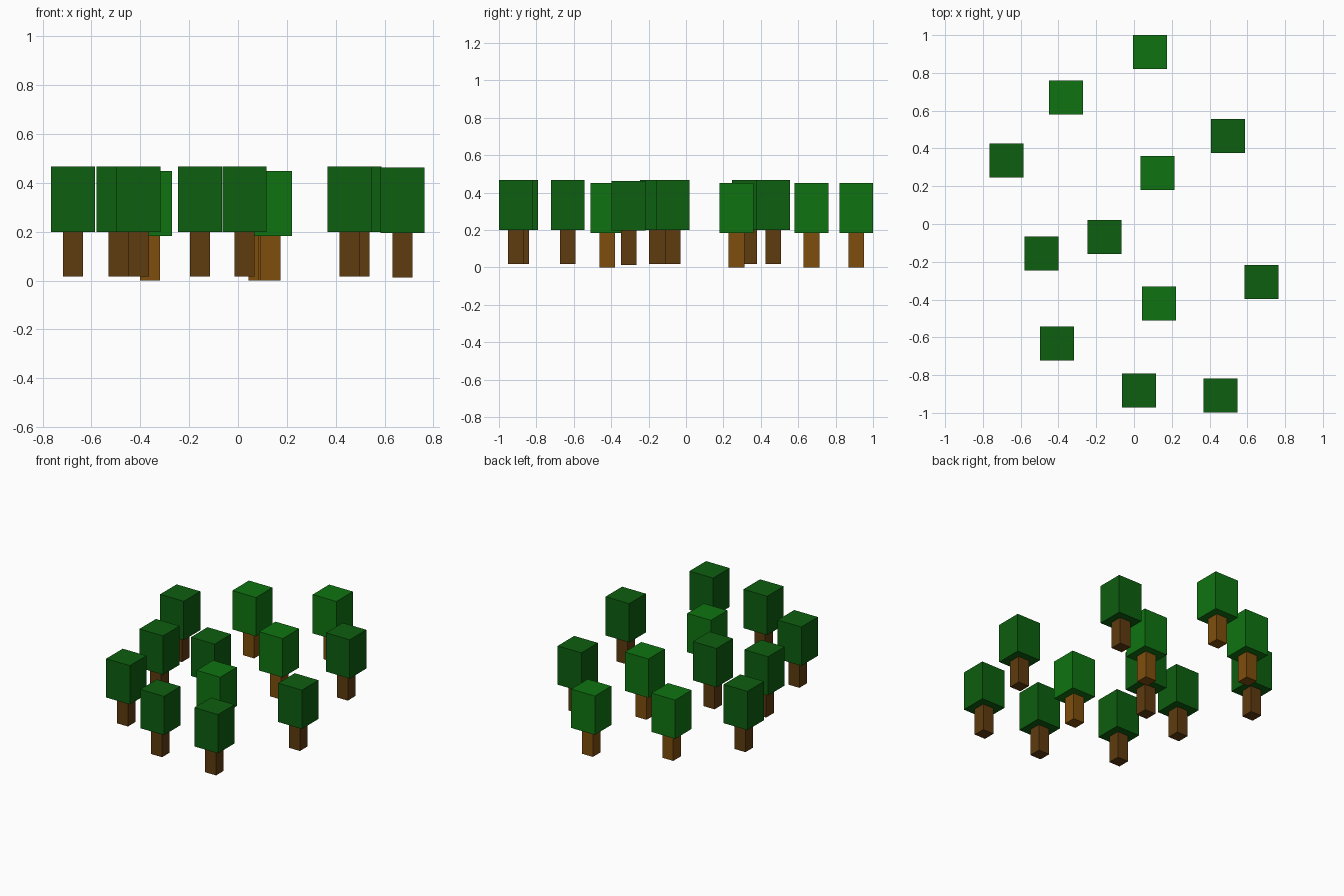
import bpy

if "Cube" in bpy.data.objects:
    bpy.data.objects.remove(bpy.data.objects["Cube"])


def material(name, rgb):
    m = bpy.data.materials.new(name)
    m.diffuse_color = (*rgb, 1.0)
    m.use_nodes = True
    m.node_tree.nodes["Principled BSDF"].inputs["Base Color"].default_value = m.diffuse_color
    return m


LIGHT = (material("light leaf green", (0.0048, 0.174, 0.0056)),
         material("light bark brown", (0.209, 0.076, 0.004)))
DARK = (material("dark leaf green", (0.004, 0.114, 0.0048)),
        material("dark bark brown", (0.114, 0.0437, 0.0048)))

CROWN_W, TRUNK_W = 0.18, 0.083
CROWN_H, TRUNK_H = 0.267, 0.183


def box(name, x, y, z0, width, height, mat):
    bpy.ops.mesh.primitive_cube_add(size=1, location=(x, y, z0 + height / 2))
    ob = bpy.context.object
    ob.name = name
    ob.scale = (width, width, height)
    ob.data.materials.append(mat)


# Each tree: x, y, ground height, colours
trees = [
    (0.084, 0.910, 0.0, LIGHT),
    (-0.360, 0.671, 0.0, LIGHT),
    (0.124, 0.270, 0.0, LIGHT),
    (0.132, -0.420, 0.0, LIGHT),
    (-0.676, 0.337, 0.017, DARK),
    (0.497, 0.466, 0.017, DARK),
    (-0.156, -0.070, 0.017, DARK),
    (-0.489, -0.155, 0.017, DARK),
    (0.674, -0.307, 0.013, DARK),
    (-0.407, -0.633, 0.017, DARK),
    (0.027, -0.882, 0.017, DARK),
    (0.457, -0.909, 0.017, DARK),
]

# Square trunk with a block crown on top
for i, (x, y, z, (leaf, bark)) in enumerate(trees, 1):
    box(f"trunk_{i}", x, y, z, TRUNK_W, TRUNK_H, bark)
    box(f"crown_{i}", x, y, z + TRUNK_H, CROWN_W, CROWN_H, leaf)
